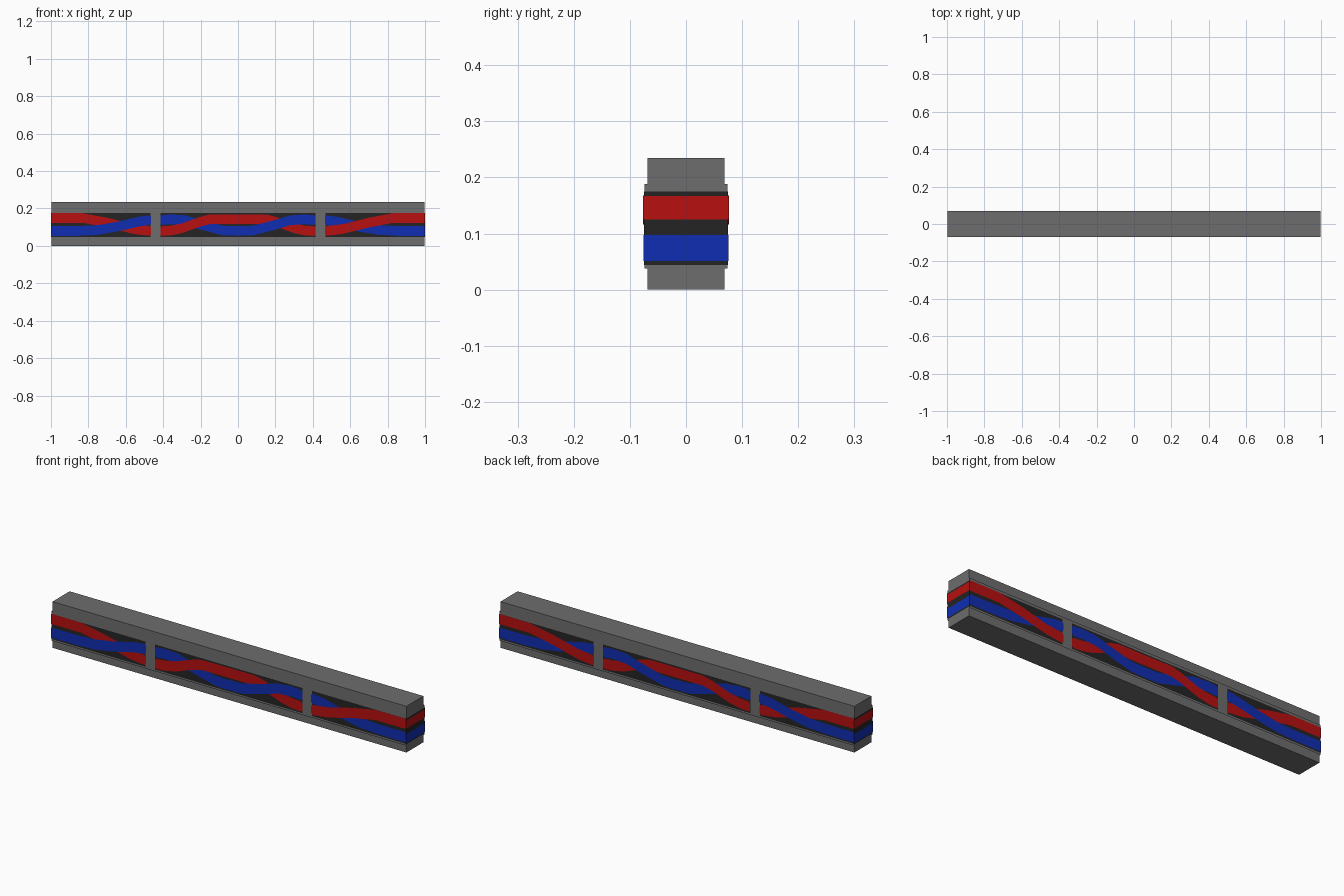
import bpy

if "Cube" in bpy.data.objects:
    bpy.data.objects.remove(bpy.data.objects["Cube"])


def material(name, rgb):
    m = bpy.data.materials.new(name)
    m.diffuse_color = (*rgb, 1.0)
    m.use_nodes = True
    m.node_tree.nodes["Principled BSDF"].inputs["Base Color"].default_value = m.diffuse_color
    return m


GREY = material("steel grey", (0.155, 0.155, 0.155))
DARK = material("charcoal", (0.017, 0.017, 0.017))
RED = material("red", (0.48, 0.005, 0.005))
BLUE = material("blue", (0.005, 0.027, 0.44))


def side_y(layer):
    return 0.0742 + 0.0005 * layer


def end_x(layer):
    return 0.998 + 0.0005 * layer


def make(name, quads, mat):
    """One object from a list of four-corner faces."""
    verts = [v for q in quads for v in q]
    faces = [tuple(range(4 * i, 4 * i + 4)) for i in range(len(quads))]
    mesh = bpy.data.meshes.new(name)
    mesh.from_pydata(verts, [], faces)
    mesh.materials.append(mat)
    ob = bpy.data.objects.new(name, mesh)
    bpy.context.collection.objects.link(ob)
    return ob


def ribbon(points):
    """Faces on both long sides along (x, z, half height, layer) points."""
    quads = []
    for (xa, za, ha, la), (xb, zb, hb, lb) in zip(points, points[1:]):
        a, b = side_y(la), side_y(lb)
        q = [(xa, -a, za - ha), (xb, -b, zb - hb), (xb, -b, zb + hb), (xa, -a, za + ha)]
        quads.append(q)
        quads.append([(x, -y, z) for x, y, z in reversed(q)])
    return quads


def ends(z0, z1, layer):
    """Faces across both short ends."""
    x, y = end_x(layer), side_y(layer)
    q = [(x, -y, z0), (x, y, z0), (x, y, z1), (x, -y, z1)]
    return [q, [(-a, b, c) for a, b, c in reversed(q)]]


def flat(x0, x1, z0, z1, layer):
    z, h = (z0 + z1) / 2, (z1 - z0) / 2
    return ribbon([(x0, z, h, layer), (x1, z, h, layer)])


# Main beam
bpy.ops.mesh.primitive_cube_add(size=1, location=(0, 0, 0.1175))
beam = bpy.context.object
beam.name = "beam"
beam.scale = (1.992, 0.137, 0.235)
beam.data.materials.append(GREY)

# Open sleeve standing just off the beam
make("sleeve", flat(-end_x(0), end_x(0), 0.038, 0.188, 0) + ends(0.038, 0.188, 0), GREY)

# Dark recessed windows: three per side and one on each end
dark = ends(0.044, 0.175, 1)
for x0, x1 in ((-end_x(1), -0.468), (-0.415, 0.415), (0.468, end_x(1))):
    dark += flat(x0, x1, 0.047, 0.175, 1)
make("dark_panels", dark, DARK)

# Cable centre lines (x, z) for the right half; the left half is mirrored
RED_MID = [(0, .142), (.15, .142), (.2, .130), (.3, .094), (.36, .082), (.405, .079), (.415, .079)]
RED_OUT = [(.465, .08), (.475, .08), (.56, .09), (.7, .125), (.83, .149), (1, .149)]
BLUE_MID = [(0, .08), (.08, .082), (.2, .113), (.28, .137), (.36, .142), (.405, .138), (.415, .138)]
BLUE_OUT = [(.465, .137), (.475, .137), (.53, .13), (.65, .102), (.75, .085), (.85, .08), (1, .08)]


def cable(mid, out, layer_of):
    mirror = lambda pts: [(-x, z) for x, z in reversed(pts)]
    quads = []
    for run in (mirror(out), mirror(mid)[:-1] + mid, out):
        pts = []
        for x, z in run:
            h = 0.018 if abs(x) in (.415, .465) else 0.026   # blunt ends
            pts.append((x, z, h, layer_of(x)))
        quads += ribbon(pts)
    return quads


def red_layer(x):
    """Red weaves over and under the blue cable."""
    return 4 if x > 0.43 or -0.43 < x < 0 else 2


make("blue_cable", cable(BLUE_MID, BLUE_OUT, lambda x: 3) + ends(0.051, 0.097, 3), BLUE)
make("red_cable", cable(RED_MID, RED_OUT, red_layer) + ends(0.125, 0.167, 4), RED)
